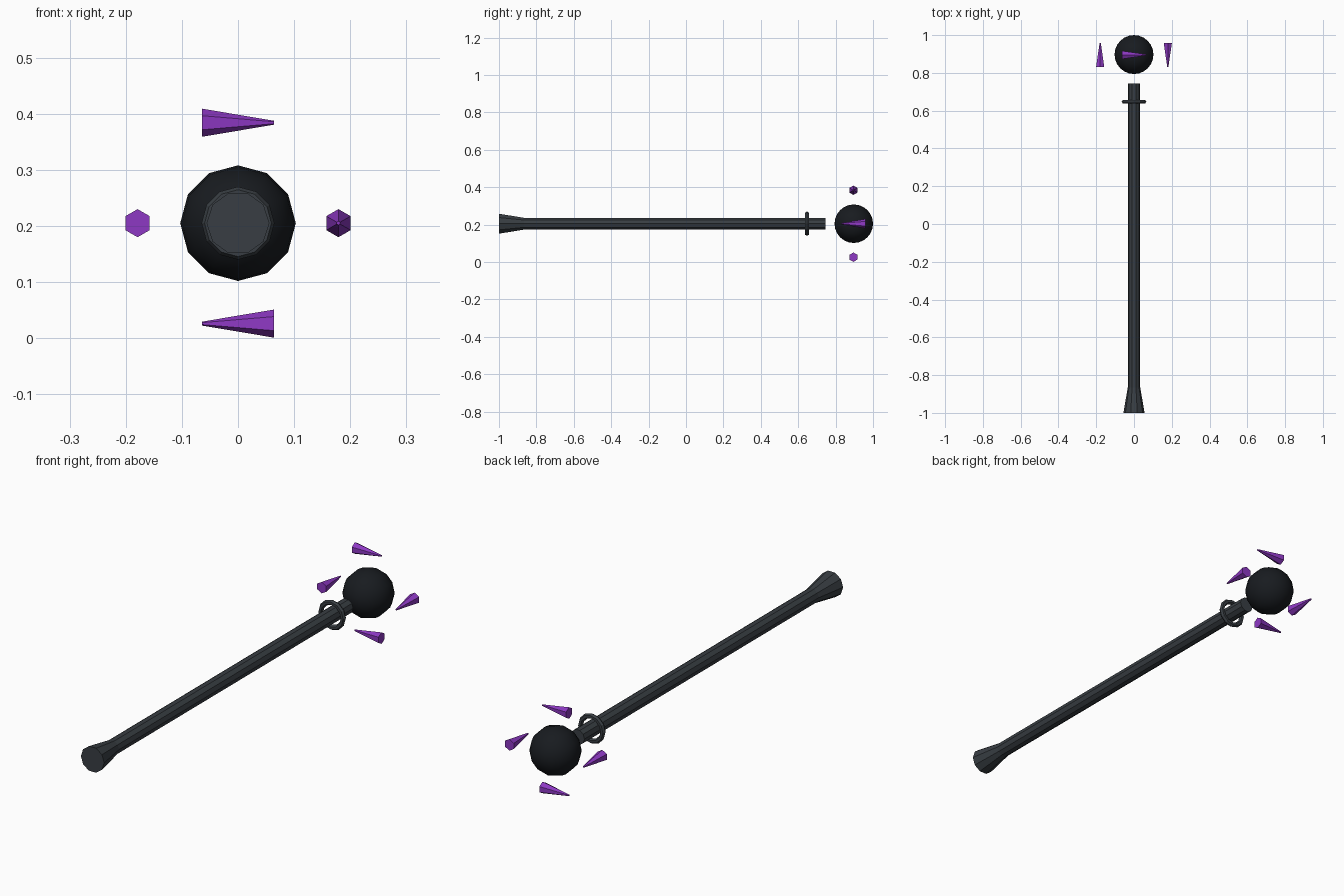
import bpy
from math import pi, cos, sin
from mathutils import Matrix

if "Cube" in bpy.data.objects:
    bpy.data.objects.remove(bpy.data.objects["Cube"])

AXIS_Z = 0.205   # height of the staff's long axis
ORB_Y = 0.897


def material(name, rgb):
    m = bpy.data.materials.new(name)
    m.diffuse_color = (*rgb, 1)
    m.use_nodes = True
    m.node_tree.nodes["Principled BSDF"].inputs["Base Color"].default_value = m.diffuse_color
    return m


METAL = material("dark_metal", (0.04, 0.048, 0.056))
BLACK = material("black_orb", (0.009, 0.011, 0.014))
PURPLE = material("purple_crystal", (0.27, 0.04, 0.55))

TO_Y = Matrix.Rotation(-pi / 2, 4, 'X')   # local z -> +y
TO_NEG_Y = Matrix.Rotation(pi / 2, 4, 'X')
TO_X = Matrix.Rotation(pi / 2, 4, 'Y')
TO_NEG_X = Matrix.Rotation(-pi / 2, 4, 'Y')


def finish(name, mat, rot, loc):
    ob = bpy.context.object
    ob.name = name
    ob.data.materials.append(mat)
    ob.data.transform(rot)
    ob.location = loc
    return ob


# Shaft with flared butt, lofted along y from (y, radius) pairs
SIDES = 10
profile = [(-1.0, 0.056), (-0.865, 0.033), (0.745, 0.033)]
verts = [(r * cos(2 * pi * i / SIDES), y, AXIS_Z + r * sin(2 * pi * i / SIDES))
         for y, r in profile for i in range(SIDES)]
faces = [(k * SIDES + i, (k + 1) * SIDES + i,
          (k + 1) * SIDES + (i + 1) % SIDES, k * SIDES + (i + 1) % SIDES)
         for k in range(len(profile) - 1) for i in range(SIDES)]
faces.append(tuple(range(SIDES)))
faces.append(tuple(reversed(range(len(verts) - SIDES, len(verts)))))
mesh = bpy.data.meshes.new("shaft")
mesh.from_pydata(verts, [], faces)
mesh.materials.append(METAL)
shaft = bpy.data.objects.new("shaft", mesh)
bpy.context.collection.objects.link(shaft)

# Loose collar ring around the shaft
bpy.ops.mesh.primitive_torus_add(major_segments=12, minor_segments=6,
                                 major_radius=0.054, minor_radius=0.011)
finish("collar_ring", METAL, TO_Y, (0, 0.647, AXIS_Z))

# Floating orb
bpy.ops.mesh.primitive_uv_sphere_add(segments=12, ring_count=12, radius=0.103)
finish("orb", BLACK, TO_Y, (0, ORB_Y, AXIS_Z))
bpy.ops.object.shade_smooth_by_angle(angle=0.6)

# Four blunt-tipped crystals circling the orb: name, direction, x and z offset
OFF = 0.179
for name, rot, dx, dz in [("crystal_top", TO_X, 0, OFF),
                          ("crystal_bottom", TO_NEG_X, 0, -OFF),
                          ("crystal_left", TO_Y, -OFF, 0),
                          ("crystal_right", TO_NEG_Y, OFF, 0)]:
    bpy.ops.mesh.primitive_cone_add(vertices=6, radius1=0.025, radius2=0.0035,
                                    depth=0.128)
    # turn the hexagon so that a corner points up
    spin = Matrix.Rotation(pi / 6 if dz else 0, 4, 'Z')
    # the cone's corners start on local y; side crystals keep them on world z
    if dz:
        spin = Matrix.Rotation(pi / 2, 4, 'Z')
    finish(name, PURPLE, rot @ spin, (dx, ORB_Y - 0.002, AXIS_Z + dz))
